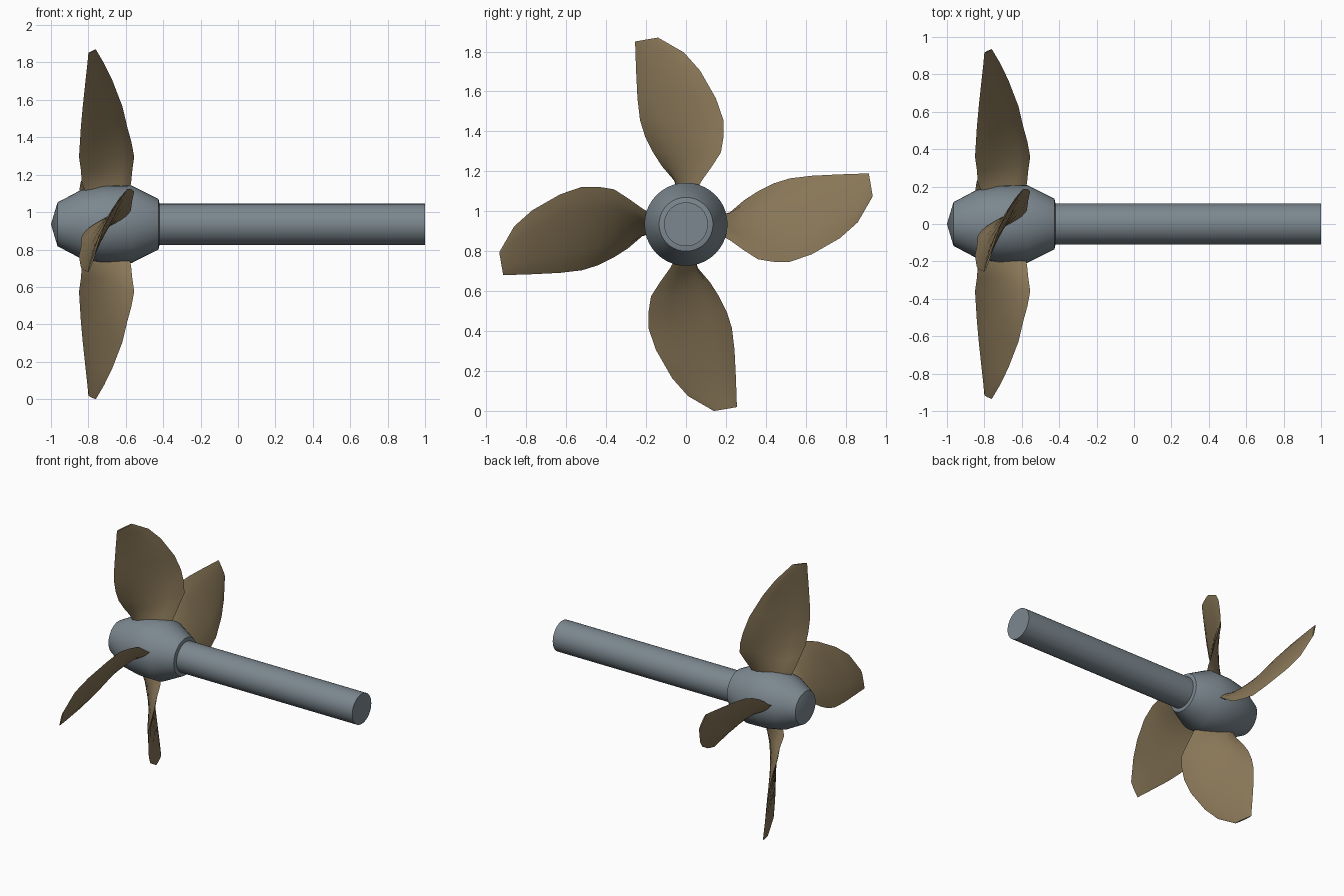
import bpy, bmesh, math
from mathutils import Matrix, Vector

if "Cube" in bpy.data.objects:
    bpy.data.objects.remove(bpy.data.objects["Cube"])

AXIS_Z = 0.935


def material(name, rgb):
    m = bpy.data.materials.new(name)
    m.diffuse_color = (*rgb, 1)
    m.use_nodes = True
    m.node_tree.nodes["Principled BSDF"].inputs["Base Color"].default_value = m.diffuse_color
    return m


steel = material("blue grey steel", (0.20, 0.245, 0.275))
bronze = material("dull bronze", (0.245, 0.18, 0.095))


def finish(name, bm, mat, angle):
    bmesh.ops.recalc_face_normals(bm, faces=bm.faces)
    mesh = bpy.data.meshes.new(name)
    bm.to_mesh(mesh)
    bm.free()
    mesh.materials.append(mat)
    ob = bpy.data.objects.new(name, mesh)
    bpy.context.collection.objects.link(ob)
    bpy.ops.object.select_all(action='DESELECT')
    ob.select_set(True)
    bpy.context.view_layer.objects.active = ob
    bpy.ops.object.shade_smooth_by_angle(angle=math.radians(angle))
    return ob


def lathe(name, profile, segments=40):
    """Spin (x, radius) points around the shaft axis."""
    bm = bmesh.new()
    verts = [bm.verts.new((x, 0, r)) for x, r in profile]
    edges = [bm.edges.new(p) for p in zip(verts, verts[1:])]
    bmesh.ops.spin(bm, geom=verts + edges, cent=(0, 0, 0), axis=(1, 0, 0),
                   angle=math.tau, steps=segments)
    bmesh.ops.remove_doubles(bm, verts=bm.verts, dist=1e-5)
    ob = finish(name, bm, steel, 40)
    ob.location.z = AXIS_Z


# Rounded hub and straight drive shaft
lathe("hub", [(-1, 0), (-0.965, 0.117), (-0.84, 0.183), (-0.72, 0.205),
              (-0.57, 0.208), (-0.425, 0.135), (-0.42, 0.11), (-0.42, 0)])
lathe("shaft", [(-0.5, 0), (-0.5, 0.11), (1, 0.11), (1, 0)])

# Blade stations: radius, y and x of straight edge, y and x of round edge, thickness
STATIONS = [
    (0.14, -0.035, -0.80, 0.035, -0.59, 0.050),
    (0.22, -0.06, -0.835, 0.08, -0.572, 0.048),
    (0.29, -0.12, -0.84, 0.13, -0.565, 0.046),
    (0.36, -0.165, -0.85, 0.175, -0.555, 0.042),
    (0.44, -0.205, -0.845, 0.188, -0.57, 0.038),
    (0.52, -0.23, -0.84, 0.188, -0.592, 0.034),
    (0.63, -0.243, -0.83, 0.15, -0.618, 0.029),
    (0.77, -0.25, -0.815, 0.07, -0.672, 0.022),
    (0.86, -0.253, -0.805, -0.01, -0.716, 0.017),
    (0.925, -0.255, -0.80, -0.14, -0.76, 0.010),
]
CHORD = 8


def blade(name, turn):
    """Loft twisted lens sections outward, then turn about the shaft axis."""
    bm = bmesh.new()
    rings = []
    for i, (r, y0, x0, y1, x1, thick) in enumerate(STATIONS):
        skew = 0.01 if i == len(STATIONS) - 1 else 0
        a, b = Vector((x0, y0, r - skew)), Vector((x1, y1, r + skew))
        c = (b - a).normalized()
        n = Vector((c.y, -c.x, 0))
        ring = []
        for k in range(2 * CHORD):
            t = k / CHORD if k <= CHORD else 2 - k / CHORD
            side = 1 if k <= CHORD else -1
            h = side * thick / 2 * math.sqrt(max(0, 4 * t * (1 - t)))
            ring.append(bm.verts.new(a.lerp(b, t) + n * h))
        rings.append(ring)
    for lo, hi in zip(rings, rings[1:]):
        for k in range(2 * CHORD):
            j = (k + 1) % (2 * CHORD)
            bm.faces.new((lo[k], lo[j], hi[j], hi[k]))
    bm.faces.new(rings[0])
    bm.faces.new(rings[-1])
    bmesh.ops.transform(bm, verts=bm.verts, matrix=Matrix.Rotation(turn, 4, 'X'))
    finish(name, bm, bronze, 45).location.z = AXIS_Z


# Four blades a quarter turn apart
for q in range(4):
    blade(f"blade_{q + 1}", q * math.pi / 2)
